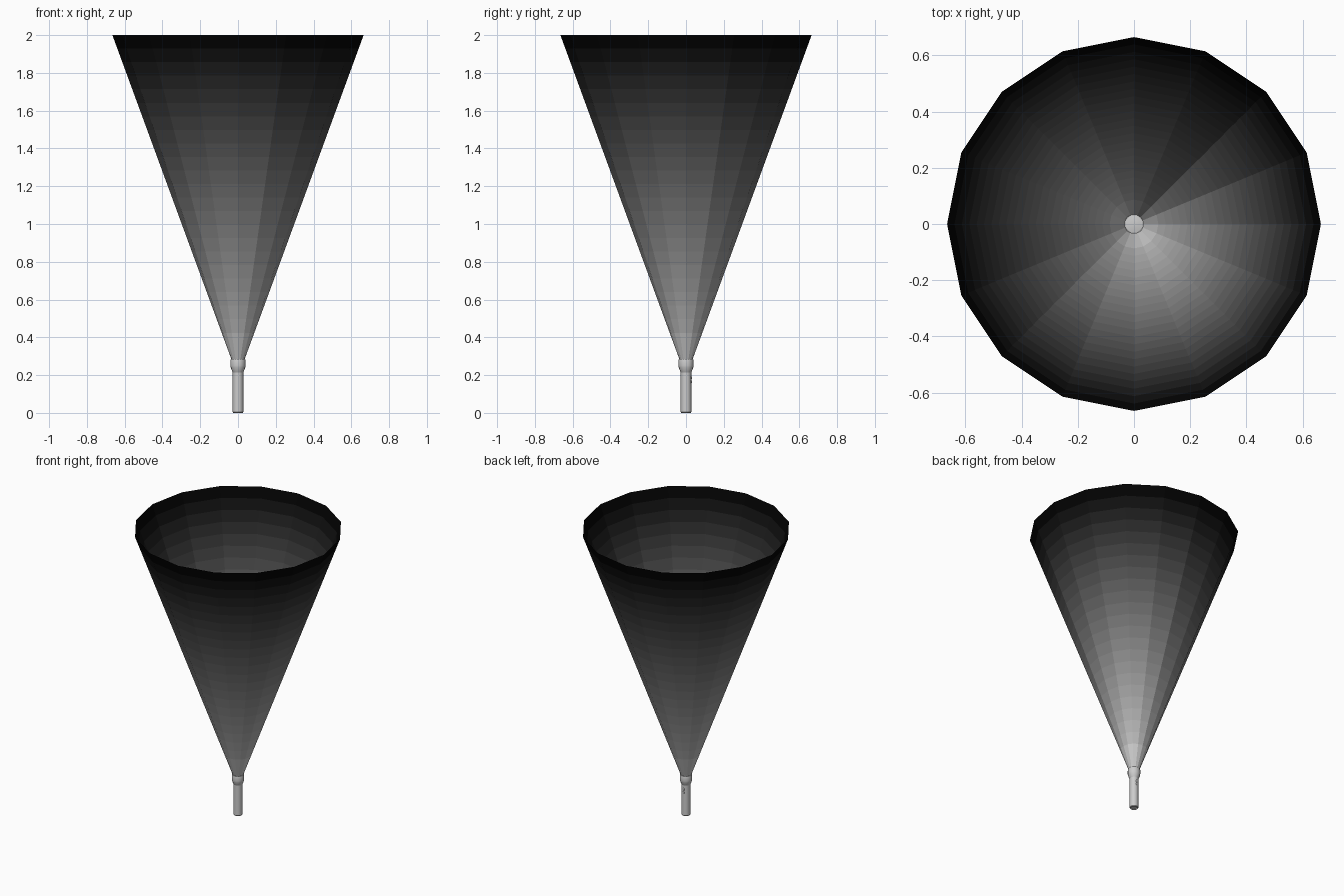
import bpy, bmesh, math

if "Cube" in bpy.data.objects:
    bpy.data.objects.remove(bpy.data.objects["Cube"])

SIDES = 16


def grey(name, v):
    m = bpy.data.materials.new(name)
    m.diffuse_color = (v, v, v, 1)
    m.use_nodes = True
    m.node_tree.nodes["Principled BSDF"].inputs["Base Color"].default_value = m.diffuse_color
    return m


def lathe(name, profile, sides=SIDES, mats=None):
    """Revolve (radius, z) points round z; radius 0 closes to a point."""
    bm = bmesh.new()
    rings = []
    for r, z in profile:
        n = sides if r > 0 else 1
        rings.append([bm.verts.new((r * math.cos(2 * math.pi * i / sides),
                                    r * math.sin(2 * math.pi * i / sides), z)) for i in range(n)])
    for k, (a, b) in enumerate(zip(rings, rings[1:])):
        for i in range(sides):
            j = (i + 1) % sides
            quad = [a[i % len(a)], a[j % len(a)], b[j % len(b)], b[i % len(b)]]
            f = bm.faces.new(list(dict.fromkeys(quad)))
            if mats:
                f.material_index = k
    me = bpy.data.meshes.new(name)
    bm.to_mesh(me)
    bm.free()
    ob = bpy.data.objects.new(name, me)
    bpy.context.collection.objects.link(ob)
    for m in mats or []:
        me.materials.append(m)
    return ob


def smooth(ob, angle=35):
    bpy.ops.object.select_all(action='DESELECT')
    ob.select_set(True)
    bpy.context.view_layer.objects.active = ob
    bpy.ops.object.shade_smooth_by_angle(angle=math.radians(angle))


# Torch handle with a recessed tail cap
smooth(lathe("handle", [(0, 0.006), (0.019, 0.006), (0.021, 0), (0.025, 0),
                        (0.028, 0.004), (0.028, 0.218)]))

# Flared head with a rim
smooth(lathe("head", [(0.028, 0.215), (0.032, 0.223), (0.039, 0.242), (0.040, 0.25),
                      (0.040, 0.276), (0.038, 0.283), (0.034, 0.283), (0.033, 0.278)]))

# Slightly domed lens
smooth(lathe("lens", [(0.034, 0.279), (0.018, 0.282), (0, 0.283)]))

# Switch on the back: two small bumps on the handle
for i, z in enumerate((0.165, 0.187)):
    bpy.ops.mesh.primitive_uv_sphere_add(segments=12, ring_count=8, radius=1, location=(0, 0.027, z))
    ob = bpy.context.object
    ob.name = f"switch_{i + 1}"
    ob.scale = (0.007, 0.005, 0.009)
    smooth(ob)

# Open light beam, fading from light grey to black in bands
BANDS = 24
r0, z0, r1, z1 = 0.034, 0.281, 0.665, 2.0
beam = [(r0 + (r1 - r0) * t / BANDS, z0 + (z1 - z0) * t / BANDS) for t in range(BANDS + 1)]
fade = [grey(f"fade_{k}", 0.6 * (1 - (k + 0.5) / BANDS) ** 1.7) for k in range(BANDS)]
lathe("light_beam", beam, SIDES, fade)
